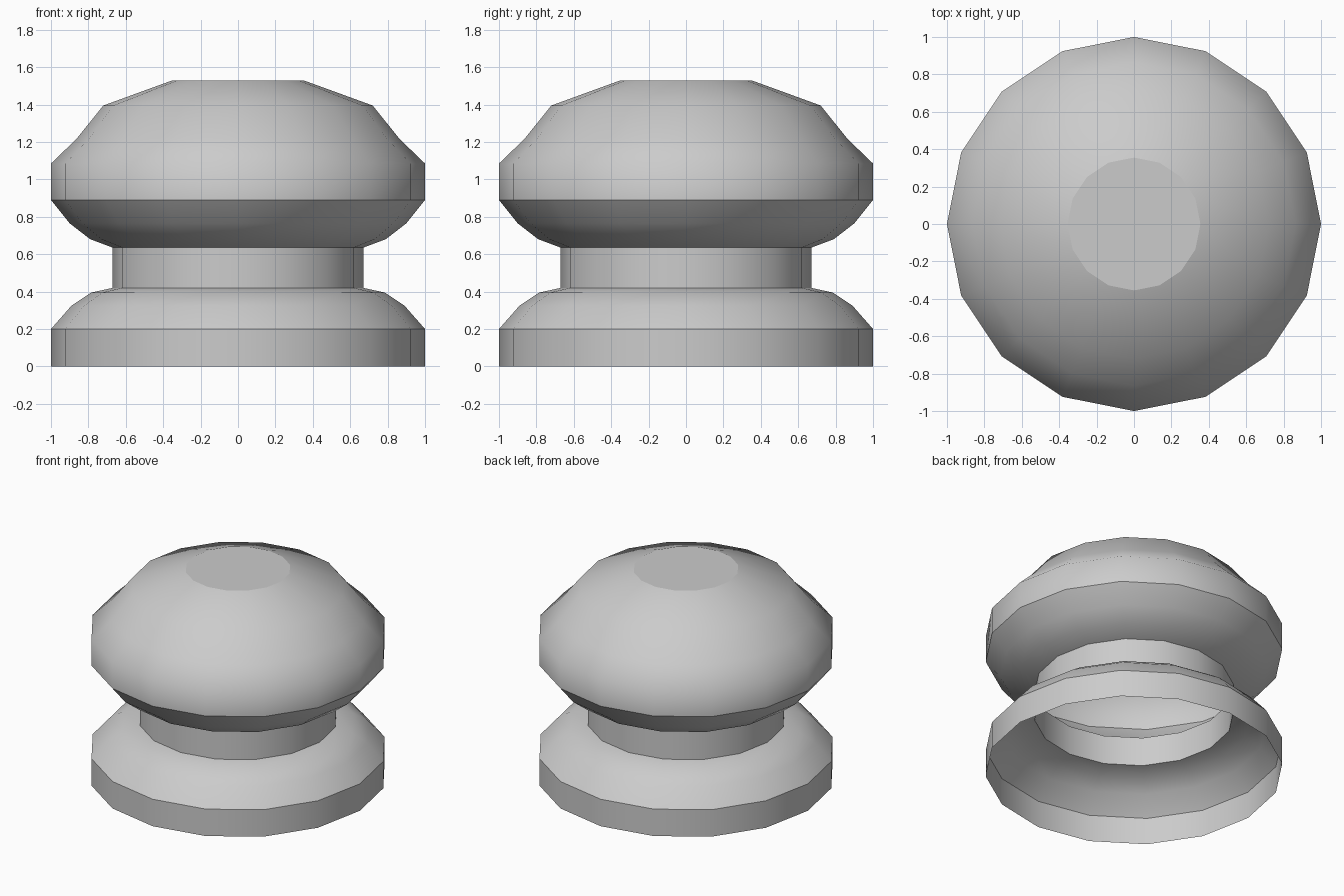
import bpy, bmesh, math

if "Cube" in bpy.data.objects:
    bpy.data.objects.remove(bpy.data.objects["Cube"])

SIDES = 16
# (radius, height, hard crease at this ring)
PROFILE = [
    (1.00, 0.00, False), (1.00, 0.20, True), (0.89, 0.325, False),
    (0.785, 0.395, False), (0.67, 0.42, True), (0.67, 0.635, True),
    (0.79, 0.68, False), (0.90, 0.765, False), (1.00, 0.89, True),
    (1.00, 1.085, False), (0.865, 1.215, False), (0.72, 1.395, False),
    (0.355, 1.528, True),
]


def lathe(name, profile):
    bm = bmesh.new()
    rings = []
    for r, z, _ in profile:
        rings.append([bm.verts.new((r * math.cos(2 * math.pi * i / SIDES),
                                    r * math.sin(2 * math.pi * i / SIDES), z))
                      for i in range(SIDES)])
    # side walls, open underneath
    for a, b in zip(rings, rings[1:]):
        for i in range(SIDES):
            j = (i + 1) % SIDES
            bm.faces.new((a[i], a[j], b[j], b[i])).smooth = True
    # flat top
    bm.faces.new(rings[-1])
    # creases around the turned rings
    for ring, (_, _, hard) in zip(rings, profile):
        if hard:
            for i in range(SIDES):
                bm.edges.get((ring[i], ring[(i + 1) % SIDES])).smooth = False
    mesh = bpy.data.meshes.new(name)
    bm.to_mesh(mesh)
    bm.free()
    obj = bpy.data.objects.new(name, mesh)
    bpy.context.collection.objects.link(obj)
    return obj


# hollow turned knob: base, neck and domed cap in one shell
lathe("turned_knob", PROFILE)
